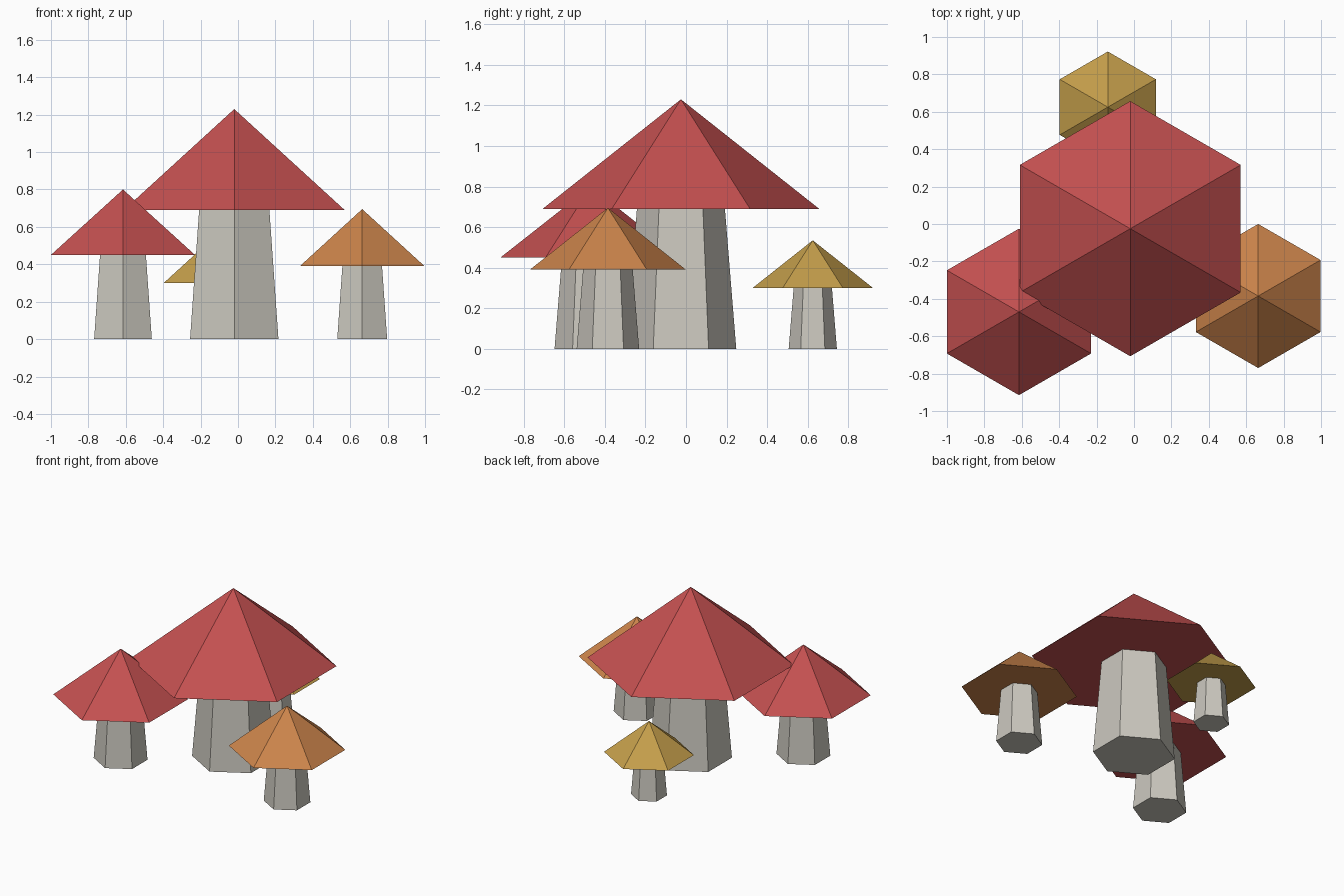
import bpy
import math

if "Cube" in bpy.data.objects:
    bpy.data.objects.remove(bpy.data.objects["Cube"])


def material(name, rgb):
    m = bpy.data.materials.new(name)
    m.diffuse_color = (*rgb, 1.0)
    m.use_nodes = True
    m.node_tree.nodes["Principled BSDF"].inputs["Base Color"].default_value = m.diffuse_color
    return m


RED = material("cap red", (0.55, 0.08, 0.08))
ORANGE = material("cap orange", (0.60, 0.23, 0.07))
YELLOW = material("cap yellow", (0.55, 0.34, 0.07))
STEM = material("stem pale grey", (0.60, 0.58, 0.52))


def hex_cone(name, x, y, z0, z1, r0, r1, mat):
    """Six-sided cone or frustum with corners pointing along y."""
    bpy.ops.mesh.primitive_cone_add(vertices=6, radius1=r0, radius2=r1,
                                    depth=z1 - z0, location=(x, y, (z0 + z1) / 2))
    ob = bpy.context.object
    ob.name = name
    # make sure a corner faces y whatever the primitive's start angle
    v = ob.data.vertices[0].co
    turn = math.pi / 2 - math.atan2(v.y, v.x)
    ob.rotation_euler.z = turn
    ob.data.materials.append(mat)


# name, x, y, cap radius, cap base z, cap tip z, colour
MUSHROOMS = [
    ("large", -0.02, -0.025, 0.682, 0.69, 1.23, RED),
    ("medium", -0.615, -0.47, 0.445, 0.45, 0.80, RED),
    ("small", 0.664, -0.385, 0.385, 0.39, 0.695, ORANGE),
    ("tiny", -0.14, 0.625, 0.297, 0.30, 0.535, YELLOW),
]

# each mushroom: tapered stem and pointed cap, in fixed proportion
for name, x, y, r, base, tip, mat in MUSHROOMS:
    hex_cone(name + "_stem", x, y, 0, base, r * 0.4, r * 0.318, STEM)
    hex_cone(name + "_cap", x, y, base, tip, r, 0, mat)
